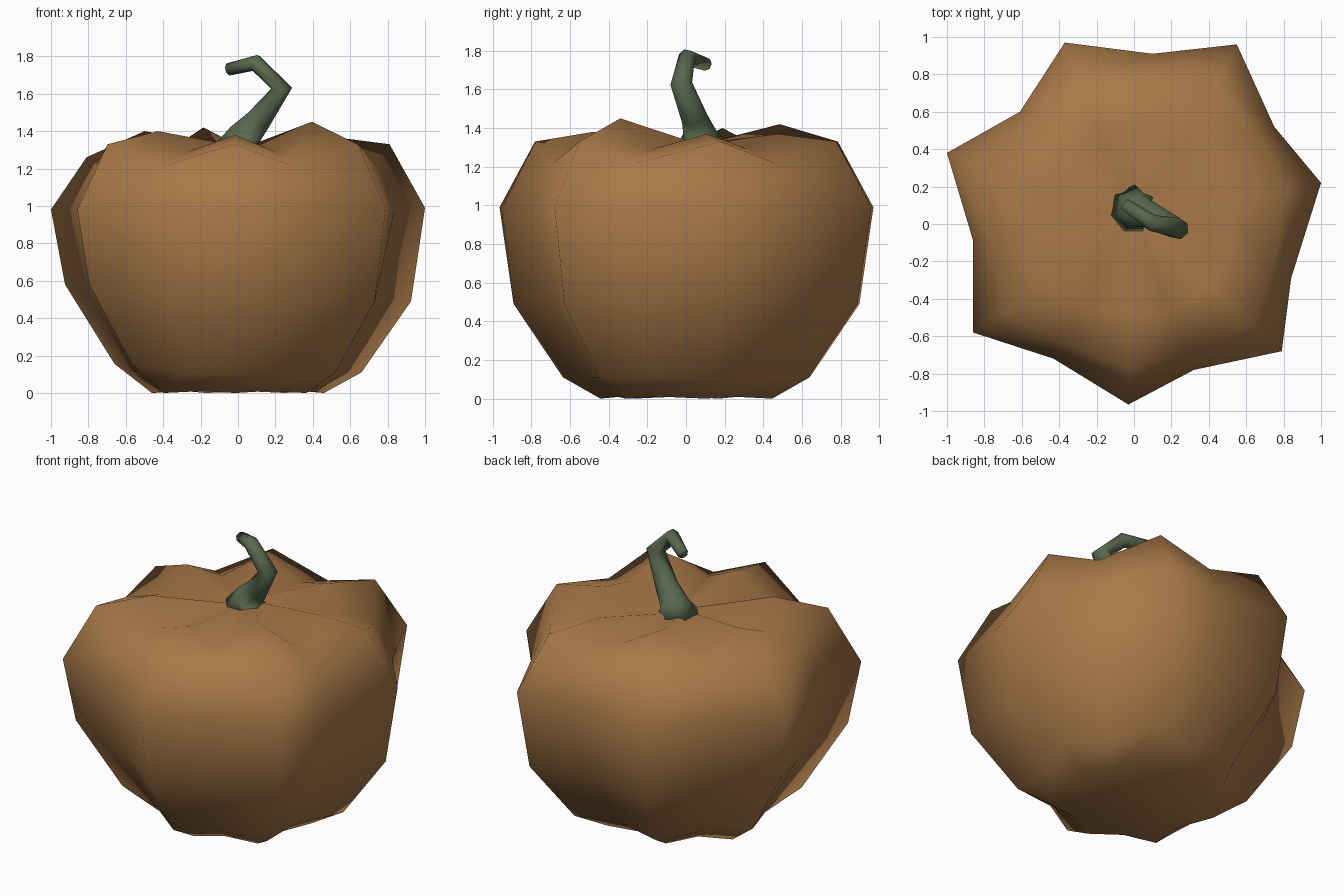
import bpy, bmesh, math
from mathutils import Vector

if "Cube" in bpy.data.objects:
    bpy.data.objects.remove(bpy.data.objects["Cube"])


def material(name, rgb):
    m = bpy.data.materials.new(name)
    m.diffuse_color = (*rgb, 1)
    m.use_nodes = True
    m.node_tree.nodes["Principled BSDF"].inputs["Base Color"].default_value = m.diffuse_color
    return m


def loft(name, rings, mat):
    """Skin equal-sized closed rings, cap both ends and shade smooth."""
    bm = bmesh.new()
    loops = [[bm.verts.new(p) for p in ring] for ring in rings]
    n = len(loops[0])
    for a, b in zip(loops, loops[1:]):
        for i in range(n):
            j = (i + 1) % n
            bm.faces.new((a[i], a[j], b[j], b[i]))
    bm.faces.new(loops[0][::-1])
    bm.faces.new(loops[-1])
    bmesh.ops.recalc_face_normals(bm, faces=bm.faces)
    for f in bm.faces:
        f.smooth = True
    me = bpy.data.meshes.new(name)
    bm.to_mesh(me)
    bm.free()
    me.materials.append(mat)
    ob = bpy.data.objects.new(name, me)
    bpy.context.collection.objects.link(ob)
    return ob


orange = material("pumpkin orange brown", (0.39, 0.19, 0.066))
green = material("stem green", (0.098, 0.14, 0.076))

# Lobe ridges, counter-clockwise: widest x, y, crown height, lower-belly lift
lobes = [(1.0, 0.22, 1.37, 0), (0.55, 0.96, 1.37, 0), (-0.37, 0.97, 1.42, 0),
         (-1.0, 0.38, 1.40, 0.09), (-0.86, -0.58, 1.40, 0.09),
         (-0.03, -0.965, 1.38, 0), (0.79, -0.68, 1.45, 0)]
# Creases between lobes: widest x, y
creases = [(0.75, 0.52), (0.10, 0.91), (-0.61, 0.60), (-0.86, -0.09),
           (-0.43, -0.72), (0.32, -0.78), (0.84, -0.29)]

# Ridge and crease profiles: (scale of widest point, height)
ridge = [(0.46, 0), (0.66, 0.11), (0.925, 0.49), (1, 0.99), (0.81, 1.33), (0.5, None)]
crease = [(0.46, 0.01), (0.62, 0.11), (0.88, 0.51), (1, 0.99), (0.88, 1.22), (0.62, 1.29)]

# Pumpkin body
rings = []
for k in range(6):
    ring = []
    for (x, y, crown, lift), (cx, cy) in zip(lobes, creases):
        s, z = ridge[k]
        z = crown if z is None else z
        z += lift * {1: 0.5, 2: 1, 3: -0.1}.get(k, 0)
        if lift and x < -0.9 and k == 4:
            z = 1.26
        ring.append((x * s, y * s, z))
        s, z = crease[k]
        ring.append((cx * s, cy * s, z))
    rings.append(ring)
# Sunken crown under the stem
rings.append([(x * 0.2, y * 0.2 + 0.06, 1.33) for x, y, z in rings[-1]])
loft("pumpkin_body", rings, orange)

# Curled stem: centre line, radius
path = [((0.0, 0.08, 1.32), 0.135), ((0.03, 0.07, 1.37), 0.09),
        ((0.11, 0.04, 1.46), 0.07), ((0.235, -0.025, 1.63), 0.058),
        ((0.095, 0.005, 1.765), 0.046), ((-0.05, 0.105, 1.73), 0.034)]
pts = [Vector(p) for p, r in path]
rings = []
side = Vector((0, 1, 0))
for i, (p, r) in enumerate(path):
    t = pts[min(i + 1, len(pts) - 1)] - pts[max(i - 1, 0)]
    t = Vector((0, 0, 1)) if i == 0 else t.normalized()
    side = (side - t * side.dot(t)).normalized()
    other = side.cross(t)
    rings.append([pts[i] + r * (math.cos(a) * side + math.sin(a) * other)
                  for a in (math.tau * j / 7 for j in range(7))])
loft("stem", rings, green)
